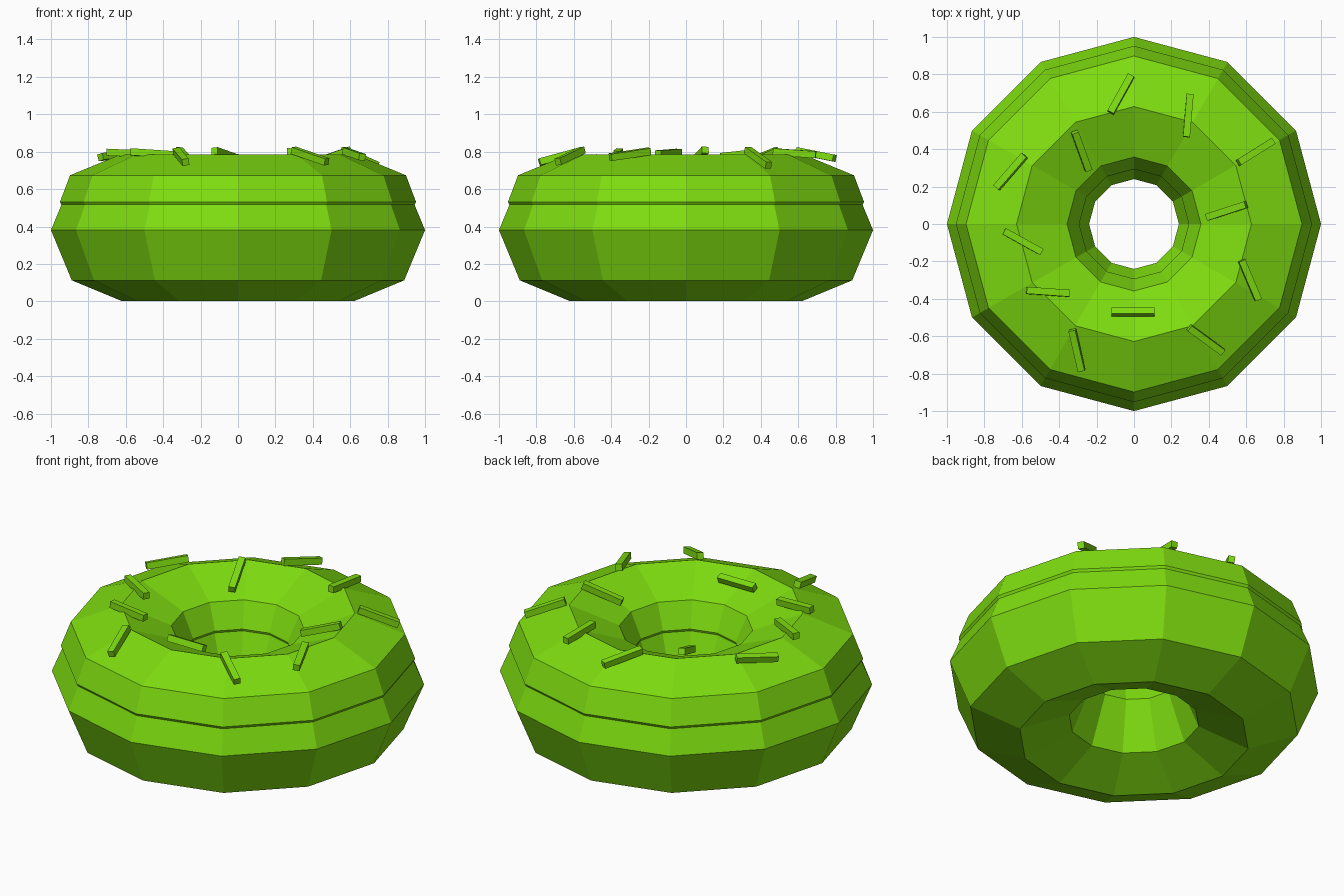
import bpy, bmesh, math
from mathutils import Vector, Matrix

if "Cube" in bpy.data.objects:
    bpy.data.objects.remove(bpy.data.objects["Cube"], do_unlink=True)

SEGMENTS = 12
RING, TUBE, BASE = 0.62, 0.38, 0.381   # ring radius, tube radius, tube centre height
LIFT = 0.024                           # icing height above the dough

green = bpy.data.materials.new("lime green")
green.use_nodes = True
colour = (0.21, 0.72, 0.005, 1)
green.diffuse_color = colour
green.node_tree.nodes["Principled BSDF"].inputs["Base Color"].default_value = colour


def finish(name, bm):
    bmesh.ops.recalc_face_normals(bm, faces=bm.faces)
    mesh = bpy.data.meshes.new(name)
    bm.to_mesh(mesh)
    bm.free()
    mesh.materials.append(green)
    obj = bpy.data.objects.new(name, mesh)
    bpy.context.collection.objects.link(obj)
    return obj


def ring(name, profile):
    """Sweep a closed (radius, height) profile around z."""
    bm = bmesh.new()
    loops = []
    for i in range(SEGMENTS):
        a = math.tau * i / SEGMENTS
        loops.append([bm.verts.new((r * math.cos(a), r * math.sin(a), z)) for r, z in profile])
    n = len(profile)
    for i in range(SEGMENTS):
        here, after = loops[i], loops[(i + 1) % SEGMENTS]
        for j in range(n):
            k = (j + 1) % n
            bm.faces.new((here[j], after[j], after[k], here[k]))
    return finish(name, bm)


# Dough: eight-sided tube
ring("dough", [(RING + TUBE * math.cos(math.tau * i / 8),
                BASE + TUBE * math.sin(math.tau * i / 8)) for i in range(8)])

# Icing: cap over the upper half, with a small lip
ring("icing", [(0.94, 0.51), (0.952, 0.531), (0.898, 0.674), (0.628, 0.785),
               (0.358, 0.674), (0.293, 0.531), (0.30, 0.51)])


def sprinkle(index, x, y, degrees):
    """Small stick lying on the rounded icing surface."""
    r = math.hypot(x, y)
    tilt = math.asin((r - RING) / TUBE)
    normal = Vector((x / r * math.sin(tilt), y / r * math.sin(tilt), math.cos(tilt)))
    a = math.radians(degrees)
    along = Vector((math.cos(a), math.sin(a), 0))
    along.z = -along.dot(normal) / normal.z
    along.normalize()
    side = normal.cross(along)
    centre = Vector((x, y, BASE + LIFT + TUBE * math.cos(tilt) + 0.008))
    turn = Matrix((along, side, normal)).transposed().to_4x4()
    bm = bmesh.new()
    bmesh.ops.create_cube(bm, size=1, matrix=Matrix.Translation(centre) @ turn
                          @ Matrix.Diagonal((0.23, 0.037, 0.037, 1)))
    finish(f"sprinkle_{index}", bm)


# Sprinkles: x, y, direction in degrees
for i, spot in enumerate([
        (-0.07, 0.695, 61), (0.29, 0.58, 85), (-0.28, 0.39, 110), (-0.66, 0.28, 49),
        (0.65, 0.385, 32), (0.495, 0.07, 18), (0.62, -0.30, -67), (0.385, -0.62, -36),
        (-0.005, -0.47, 0), (-0.305, -0.675, -77), (-0.46, -0.363, -4), (-0.594, -0.094, -29)]):
    sprinkle(i + 1, *spot)
